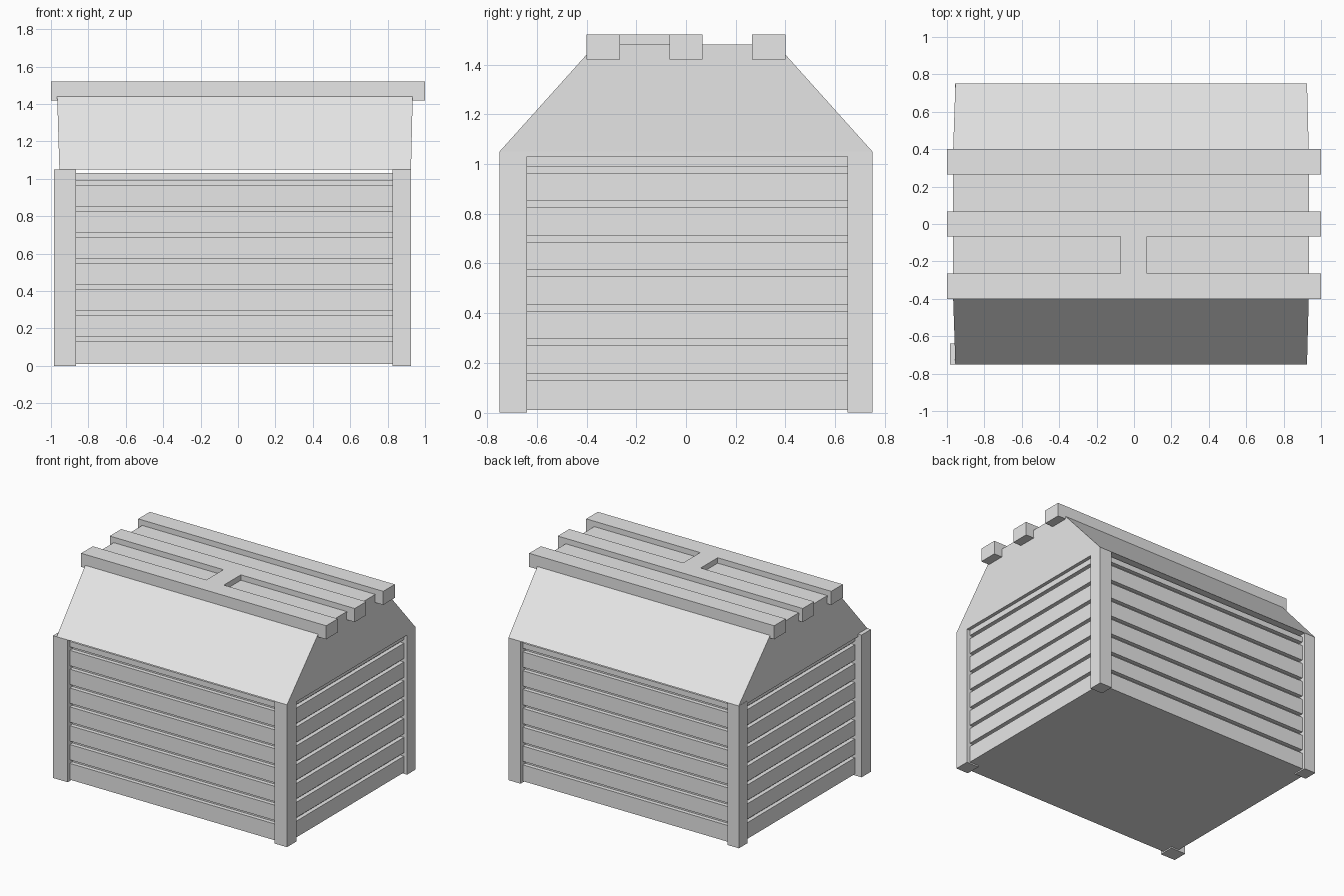
import bpy, bmesh

if "Cube" in bpy.data.objects:
    bpy.data.objects.remove(bpy.data.objects["Cube"])

wood = bpy.data.materials.new("plain_grey")
wood.diffuse_color = (0.8, 0.8, 0.8, 1)
wood.use_nodes = True
wood.node_tree.nodes["Principled BSDF"].inputs["Base Color"].default_value = wood.diffuse_color


def finish(name, bm):
    bmesh.ops.recalc_face_normals(bm, faces=bm.faces)
    mesh = bpy.data.meshes.new(name)
    bm.to_mesh(mesh)
    bm.free()
    mesh.materials.append(wood)
    ob = bpy.data.objects.new(name, mesh)
    bpy.context.collection.objects.link(ob)
    return ob


def box(name, x0, x1, y0, y1, z0, z1):
    bm = bmesh.new()
    bmesh.ops.create_cube(bm, size=1)
    for v in bm.verts:
        v.co.x = x1 if v.co.x > 0 else x0
        v.co.y = y1 if v.co.y > 0 else y0
        v.co.z = z1 if v.co.z > 0 else z0
    return finish(name, bm)


# Inner body, seen in the grooves between the boards
box("body_core", -0.90, 0.87, -0.695, 0.695, 0.01, 1.03)

# Wall boards running round the body, separated by grooves
PITCH = 0.139
for i in range(8):
    z0 = 0.01 if i == 0 else 0.017 + PITCH * i
    z1 = min(0.13 + PITCH * i, 1.03)
    box(f"wall_boards_{i + 1}", -0.93, 0.90, -0.725, 0.725, z0, z1)

# Corner posts; the front left one sticks out further
box("post_front_left", -0.985, -0.865, -0.75, -0.64, 0, 1.05)
box("post_back_left", -0.957, -0.865, 0.65, 0.75, 0, 1.05)
box("post_front_right", 0.825, 0.925, -0.75, -0.64, 0, 1.05)
box("post_back_right", 0.825, 0.925, 0.65, 0.75, 0, 1.05)

# Strips closing the gap under each gable
box("gable_strip_right", 0.87, 0.925, -0.64, 0.65, 1.03, 1.05)
box("gable_strip_left", -0.955, -0.90, -0.64, 0.65, 1.03, 1.05)

# Roof with sloping sides and ends that lean slightly outwards
bm = bmesh.new()
half = [(0.75, 1.05), (0.364, 1.48)]
profile = [(-y, z) for y, z in half] + half[::-1]
ends = []
for low, high in ((-0.955, -0.968), (0.925, 0.935)):
    ends.append([bm.verts.new((low if z < 1.2 else high, y, z)) for y, z in profile])
    bm.faces.new(ends[-1])
for i in range(4):
    j = (i + 1) % 4
    bm.faces.new((ends[0][i], ends[0][j], ends[1][j], ends[1][i]))
finish("roof", bm)

# Long slats on top and the short bridge between two of them
for name, y0, y1 in (("front", -0.40, -0.265), ("middle", -0.067, 0.067), ("back", 0.265, 0.40)):
    box(f"top_slat_{name}", -1, 1, y0, y1, 1.42, 1.52)
box("slat_bridge", -0.073, 0.07, -0.265, -0.067, 1.42, 1.52)
